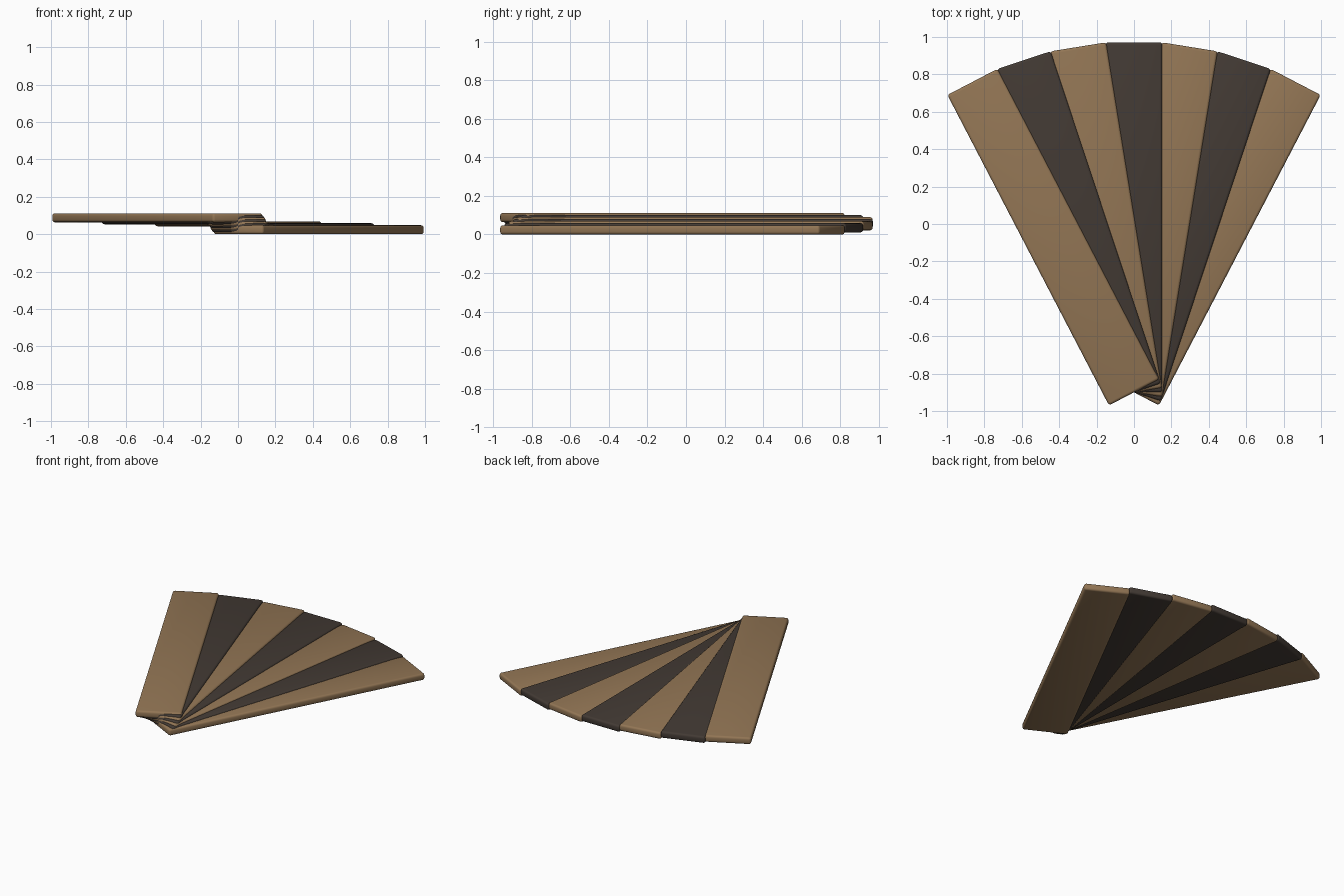
import bpy, bmesh, math
from mathutils import Matrix, Vector

if "Cube" in bpy.data.objects:
    bpy.data.objects.remove(bpy.data.objects["Cube"])

COUNT = 7
WIDTH, LENGTH, THICK = 0.302, 1.871, 0.048
STEP_ANGLE = math.radians(27.5 / 3)
STEP_Z = 0.0106
PIVOT = Vector((0, -0.90, 0))
BEVEL = 0.014


def material(name, color):
    m = bpy.data.materials.new(name)
    m.diffuse_color = color
    m.use_nodes = True
    m.node_tree.nodes["Principled BSDF"].inputs["Base Color"].default_value = m.diffuse_color
    return m


tan_wood = material("tan_wood", (0.29, 0.18, 0.09, 1))
dark_wood = material("dark_wood", (0.055, 0.042, 0.034, 1))


def slat(index):
    # rounded board hinged at the middle of its near end
    bm = bmesh.new()
    bmesh.ops.create_cube(bm, size=1)
    bmesh.ops.scale(bm, vec=(WIDTH, LENGTH, THICK), verts=bm.verts)
    bmesh.ops.translate(bm, vec=(0, LENGTH / 2, THICK / 2), verts=bm.verts)
    bmesh.ops.bevel(bm, geom=bm.edges[:], offset=BEVEL, segments=3,
                    profile=0.5, affect='EDGES')
    # fan out from right (lowest) to left (highest)
    turn = Matrix.Rotation((index - (COUNT - 1) / 2) * STEP_ANGLE, 4, 'Z')
    lift = Matrix.Translation(PIVOT + Vector((0, 0, index * STEP_Z)))
    bm.transform(lift @ turn)
    mesh = bpy.data.meshes.new(f"fan_slat_{index + 1}")
    bm.to_mesh(mesh)
    bm.free()
    mesh.materials.append(dark_wood if index % 2 else tan_wood)
    obj = bpy.data.objects.new(mesh.name, mesh)
    bpy.context.collection.objects.link(obj)
    obj.select_set(True)
    bpy.context.view_layer.objects.active = obj


for i in range(COUNT):
    slat(i)
bpy.ops.object.shade_smooth_by_angle(angle=math.radians(35))
